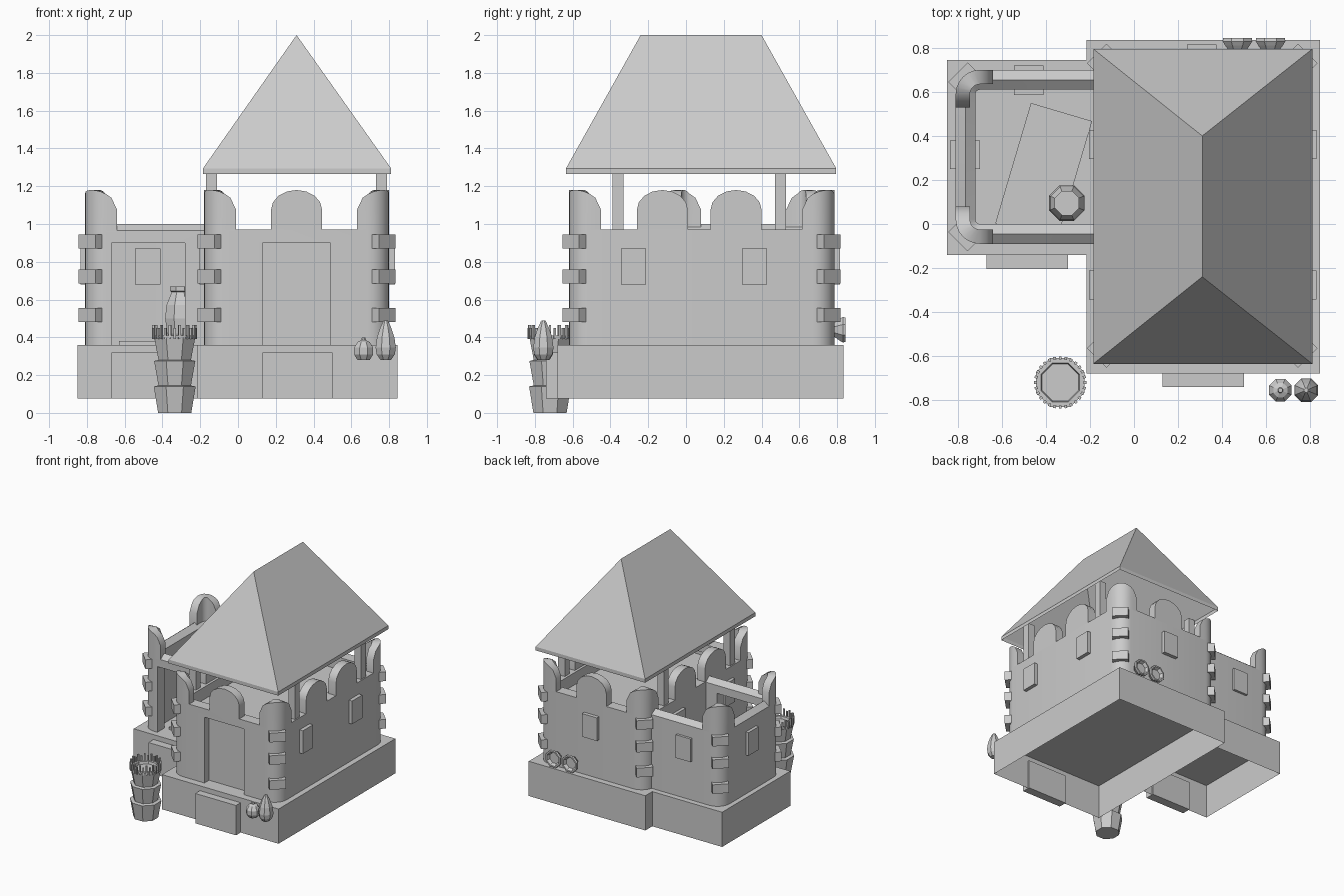
import bpy
from math import sin, cos, pi, sqrt, radians
from mathutils import Matrix

if "Cube" in bpy.data.objects:
    bpy.data.objects.remove(bpy.data.objects["Cube"])

R = 0.11                                   # wall corner radius
MAIN = (-0.18, 0.80, -0.62, 0.785)         # house walls x0, x1, y0, y1
SIDE = (-0.81, -0.12, -0.09, 0.70)         # courtyard walls


def mesh(name, verts, faces, smooth=False):
    me = bpy.data.meshes.new(name)
    me.from_pydata(verts, [], faces)
    me.update()
    ob = bpy.data.objects.new(name, me)
    bpy.context.collection.objects.link(ob)
    bpy.context.view_layer.objects.active = ob
    for o in bpy.context.selected_objects:
        o.select_set(False)
    ob.select_set(True)
    bpy.ops.object.mode_set(mode='EDIT')
    bpy.ops.mesh.select_all(action='SELECT')
    bpy.ops.mesh.normals_make_consistent(inside=False)
    bpy.ops.object.mode_set(mode='OBJECT')
    if smooth:
        bpy.ops.object.shade_smooth_by_angle(angle=radians(30))
    return ob


def box(name, x0, x1, y0, y1, z0, z1, bottom=True):
    v = [(x, y, z) for z in (z0, z1) for x, y in ((x0, y0), (x1, y0), (x1, y1), (x0, y1))]
    f = [(4, 5, 6, 7)] + [(i, (i + 1) % 4, (i + 1) % 4 + 4, i + 4) for i in range(4)]
    if bottom:
        f.append((3, 2, 1, 0))
    return mesh(name, v, f)


def turned_box(name, cx, cy, z0, z1, w, d, ang):
    ob = box(name, -w / 2, w / 2, -d / 2, d / 2, z0, z1)
    ob.data.transform(Matrix.Translation((cx, cy, 0)) @ Matrix.Rotation(ang, 4, 'Z'))
    return ob


def lathe(name, prof, loc, n=8, axis_y=False):
    v = [(r * cos(2 * pi * (i + .5) / n), r * sin(2 * pi * (i + .5) / n), z)
         for r, z in prof for i in range(n)]
    f = [(k * n + i, k * n + (i + 1) % n, (k + 1) * n + (i + 1) % n, (k + 1) * n + i)
         for k in range(len(prof) - 1) for i in range(n)]
    f += [tuple(range(n))[::-1], tuple((len(prof) - 1) * n + i for i in range(n))]
    ob = mesh(name, v, f)
    if axis_y:
        ob.data.transform(Matrix.Rotation(-pi / 2, 4, 'X'))
    ob.location = loc
    return ob


def arc(cx, cy, r, a0, n=6):
    return [(cx + r * cos(a0 + pi / 2 * k / n), cy + r * sin(a0 + pi / 2 * k / n)) for k in range(n + 1)]


def outline(b, inset, closed):
    x0, x1, y0, y1 = b
    r = R - inset
    left = arc(x0 + R, y1 - R, r, pi / 2) + arc(x0 + R, y0 + R, r, pi)
    if closed:
        return left + arc(x1 - R, y0 + R, r, -pi / 2) + arc(x1 - R, y1 - R, r, 0)
    return [(x1, y1 - inset)] + left + [(x1, y0 + inset)]


def wall(name, b, prof, closed):
    rings = [outline(b, i, closed) for i, _ in prof]
    n, m = len(rings[0]), len(prof)
    v = [(x, y, prof[k][1]) for k in range(m) for x, y in rings[k]]
    f = [(k * n + i, k * n + (i + 1) % n, (k + 1) % m * n + (i + 1) % n, (k + 1) % m * n + i)
         for k in range(m) for i in range(n if closed else n - 1)]
    if not closed:
        f += [tuple(k * n for k in range(m)), tuple(k * n + n - 1 for k in range(m))]
    return mesh(name, v, f, True)


def cut(ob, *dims):
    c = box('cutter', *dims)
    c.hide_render = True
    mod = ob.modifiers.new('doorway', 'BOOLEAN')
    mod.operation, mod.object, mod.solver = 'DIFFERENCE', c, 'EXACT'
    bpy.context.view_layer.objects.active = ob
    bpy.ops.object.modifier_apply(modifier=mod.name)
    bpy.data.objects.remove(c)


def arched(name, outer, inner):
    # strip between two paths, with a round top along its length
    d = [0]
    for p, q in zip(outer, outer[1:]):
        d.append(d[-1] + sqrt((p[0] - q[0]) ** 2 + (p[1] - q[1]) ** 2))
    v = []
    for p, q, s in zip(outer, inner, d):
        z = 1.075 + 0.105 * sqrt(max(0, 1 - (2 * s / d[-1] - 1) ** 2))
        v += [(*p, 0.96), (*p, z), (*q, z), (*q, 0.96)]
    n = len(outer)
    f = [(4 * i + j, 4 * i + (j + 1) % 4, 4 * i + 4 + (j + 1) % 4, 4 * i + 4 + j)
         for i in range(n - 1) for j in range(4)]
    mesh(name, v, f + [(0, 1, 2, 3), tuple(4 * n - 4 + j for j in range(4))], True)


def straight_merlon(name, cx, cy, nx, ny):
    t = [-0.135 * cos(pi * k / 8) for k in range(9)]
    arched(name, [(cx - ny * s, cy + nx * s) for s in t],
           [(cx - ny * s - nx * .07, cy + nx * s - ny * .07) for s in t])


def corner(name, b, sx, sy):
    # corner merlon and the three corner stones under it
    cx = b[1] - R if sx > 0 else b[0] + R
    cy = b[3] - R if sy > 0 else b[2] + R

    def path(r):
        a = arc(0, 0, r, 0, 6)
        p = [(r, -.06), (r, -.03)] + a + [(-.03, r), (-.06, r)]
        return [(cx + sx * x, cy + sy * y) for x, y in p]
    arched(name + '_merlon', path(R), path(R - .065))
    o = 0.08
    for z0, z1 in ((.48, .555), (.685, .76), (.87, .945)):
        turned_box(name + '_stone', cx + sx * o, cy + sy * o, z0, z1, .125, .055, -sx * sy * pi / 4)


# plinths and steps
box('main_plinth', -0.215, 0.845, -0.68, 0.835, 0.075, 0.36, bottom=False)
box('side_plinth', -0.85, -0.215, -0.14, 0.745, 0.075, 0.36, bottom=False)
box('main_step', 0.13, 0.50, -0.74, -0.67, 0.075, 0.32)
box('side_step', -0.67, -0.30, -0.205, -0.13, 0.075, 0.32)

# walls with doorways
house = wall('house_wall', MAIN, [(0, .36), (0, .97), (.09, .97), (.09, .36)], True)
cut(house, 0.13, 0.49, -0.75, -0.45, 0.30, 0.90)
yard = wall('courtyard_wall', SIDE, [(0, .36), (0, .965), (.045, 1.0), (.09, .965), (.09, .36)], False)
cut(yard, -0.67, -0.28, -0.2, 0.06, 0.30, 0.90)
box('door', 0.12, 0.50, -0.56, -0.54, 0.36, 0.91)
box('terrace_floor', -0.11, 0.73, -0.55, 0.715, 0.84, 0.87)

# battlements and corner stones
for sx in (-1, 1):
    for sy in (-1, 1):
        corner('house_corner', MAIN, sx, sy)
for sy in (-1, 1):
    corner('courtyard_corner', SIDE, -1, sy)
straight_merlon('front_merlon', 0.31, MAIN[2], 0, -1)
straight_merlon('back_merlon', 0.31, MAIN[3], 0, 1)
for y in (-0.125, 0.265):
    straight_merlon('right_merlon', MAIN[1], y, 1, 0)
    straight_merlon('left_merlon', MAIN[0], y, -1, 0)

# windows
for y in (-0.278, 0.362):
    box('right_window', 0.69, 0.83, y - .066, y + .066, .68, .87)
    box('left_window', -0.205, -0.07, y - .066, y + .066, .68, .87)
box('back_window', 0.24, 0.375, 0.68, 0.815, .68, .87)
box('courtyard_back_window', -0.545, -0.41, 0.585, 0.72, .68, .87)
box('courtyard_left_window', -0.835, -0.70, 0.25, 0.38, .68, .87)

# roof posts and hip roof
for x in (-0.14, 0.76):
    for y in (-0.36, 0.50):
        box('roof_post', x - .03, x + .03, y - .03, y + .03, .87, 1.29)
xe, ye = (-0.185, 0.81), (-0.635, 0.795)
ring = [(xe[0], ye[0]), (xe[1], ye[0]), (xe[1], ye[1]), (xe[0], ye[1])]
verts = [(x, y, z) for z in (1.265, 1.295) for x, y in ring] + [(.31, -.24, 2), (.31, .40, 2)]
mesh('roof', verts, [(i, (i + 1) % 4, (i + 1) % 4 + 4, i + 4) for i in range(4)]
     + [(4, 5, 8), (5, 6, 9, 8), (6, 7, 9), (7, 4, 8, 9)])

# rug and vase in the courtyard
turned_box('rug', -0.41, 0.235, .36, .38, .29, .57, radians(-16.5))
lathe('vase', [(.05, .37), (.075, .42), (.087, .50), (.08, .57), (.05, .64), (.06, .645),
               (.06, .67), (.045, .67)], (-0.305, 0.095, 0))

# stacked pot with a spiky rim
bx, by = -0.335, -0.72
lathe('stacked_pot', [(.095, 0), (.12, .14), (.093, .145), (.118, .275), (.093, .28),
                      (.12, .41), (.095, .41), (.09, .39)], (bx, by, 0))
for k in range(28):
    a = 2 * pi * k / 28
    turned_box('pot_spike', bx + .112 * cos(a), by + .112 * sin(a), .39,
               .465 - .015 * (k % 2), .014, .012, a)

# gourds at the front, bowls on the back
lathe('tall_gourd', [(.03, .28), (.052, .31), (.058, .345), (.05, .40), (.032, .45), (.014, .485), (.01, .49)],
      (0.782, -0.755, 0))
lathe('small_gourd', [(.035, .28), (.055, .31), (.055, .345), (.035, .375), (.013, .385), (.01, .40)],
      (0.665, -0.755, 0))
for x in (0.47, 0.62):
    lathe('wall_bowl', [(.04, .785), (.06, .81), (.073, .83), (.07, .845), (.058, .845), (.045, .82)],
          (x, 0, 0.44), axis_y=True)
